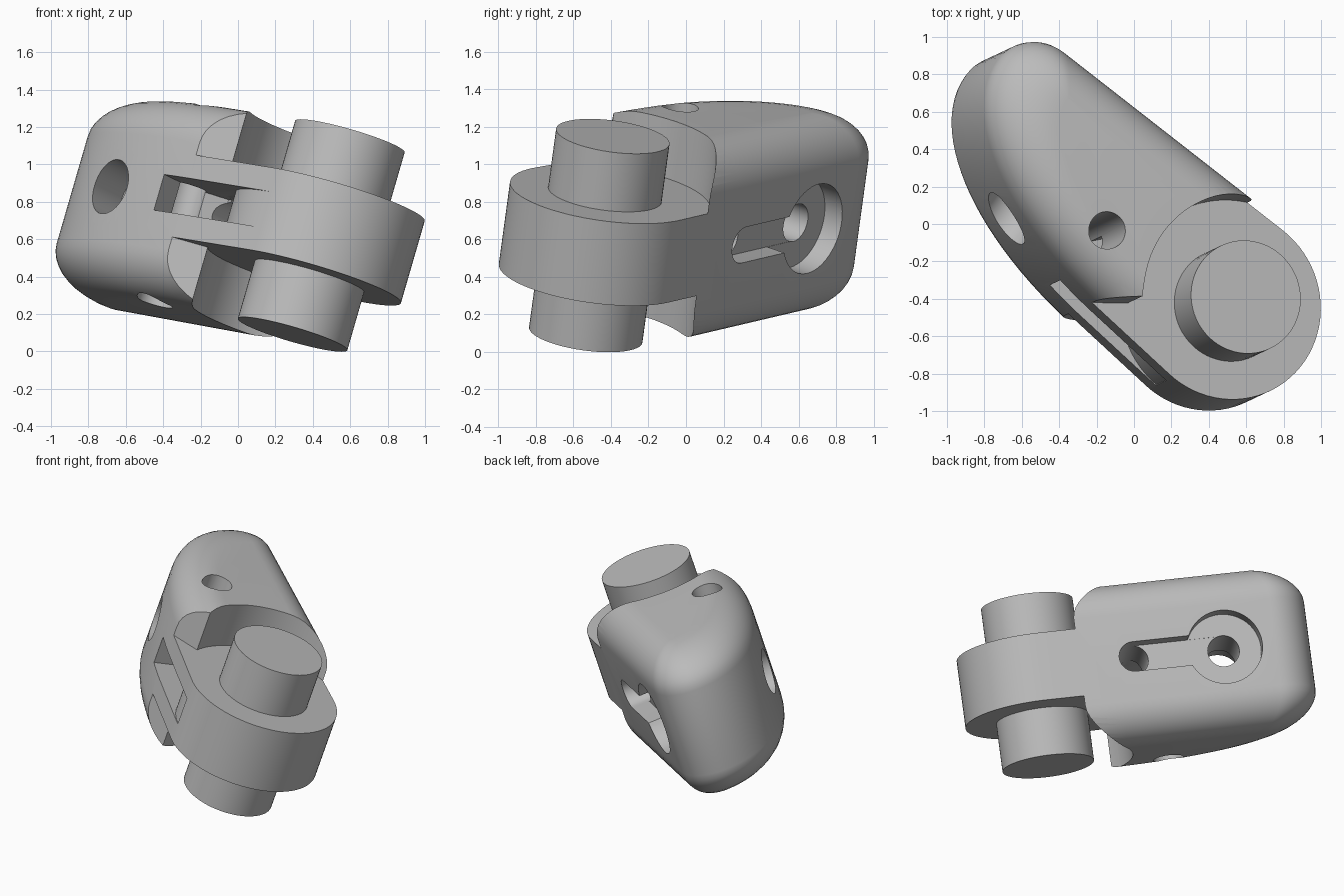
import bpy, bmesh
from math import sin, cos, radians, pi
from mathutils import Vector, Matrix

cube = bpy.data.objects.get("Cube")
if cube:
    bpy.data.objects.remove(cube)

grey = bpy.data.materials.new("plain_grey")
grey.use_nodes = True
grey.diffuse_color = (0.5, 0.5, 0.5, 1)
grey.node_tree.nodes["Principled BSDF"].inputs["Base Color"].default_value = (0.5, 0.5, 0.5, 1)

# Tilted part frame: w along the pin, u towards the tip, v towards the curved pad
w = Vector((0.276, 0.13, 0.952)).normalized()
u = Vector((-0.78, 0.609, 0.143))
u = (u - w * u.dot(w)).normalized()
v = w.cross(u)
frame = Matrix.Translation((0.445, -0.462, 0.62)) @ Matrix((u, v, w)).transposed().to_4x4()


def arc(cx, cy, r, a0, a1, n):
    return [(cx + r * cos(radians(a0 + (a1 - a0) * i / n)),
             cy + r * sin(radians(a0 + (a1 - a0) * i / n))) for i in range(n + 1)]


def circle(cx, cy, r, n=48):
    return arc(cx, cy, r, 0, 360, n)[:-1]


def loft(name, rings):
    """Skin a stack of closed rings and cap both ends."""
    bm = bmesh.new()
    rows = [[bm.verts.new(p) for p in ring] for ring in rings]
    n = len(rows[0])
    for a, b in zip(rows, rows[1:]):
        for i in range(n):
            j = (i + 1) % n
            bm.faces.new((a[i], a[j], b[j], b[i]))
    bm.faces.new(rows[0])
    bm.faces.new(rows[-1])
    bmesh.ops.recalc_face_normals(bm, faces=bm.faces)
    mesh = bpy.data.meshes.new(name)
    bm.to_mesh(mesh)
    bm.free()
    mesh.materials.append(grey)
    ob = bpy.data.objects.new(name, mesh)
    bpy.context.collection.objects.link(ob)
    ob.matrix_world = frame
    return ob


def prism_w(name, pts, lo, hi):
    return loft(name, [[(x, y, t) for x, y in pts] for t in (lo, hi)])


def prism_v(name, pts, lo, hi):
    return loft(name, [[(x, t, y) for x, y in pts] for t in (lo, hi)])


def smooth(ob):
    bpy.ops.object.select_all(action='DESELECT')
    ob.select_set(True)
    bpy.context.view_layer.objects.active = ob
    bpy.ops.object.shade_smooth_by_angle(angle=radians(30))


# Body outline: round knuckle end, flat back, round tip corner, curved pad
outline = arc(0, 0, 0.51, 84, 270, 40)
outline += [(0.5, -0.51), (1.0, -0.51)]
outline += arc(1.55, -0.26, 0.25, -90, 0, 12)
pad = [Vector(p) for p in ((1.8, -0.26), (1.8, 0.1), (1.3, 0.39), (0.6, 0.46))]
for i in range(1, 25):
    t = i / 24
    s = 1 - t
    p = pad[0] * s**3 + pad[1] * 3 * s * s * t + pad[2] * 3 * s * t * t + pad[3] * t**3
    outline.append((p.x, p.y))


def layer(inset, pull, height):
    """Outline moved inwards by inset, with its tip drawn back by pull."""
    ring = []
    n = len(outline)
    for i, (x, y) in enumerate(outline):
        a, b = Vector(outline[i - 1]), Vector(outline[(i + 1) % n])
        c = Vector((x, y))
        d = (c - a).normalized() + (b - c).normalized()
        d.normalize()
        x, y = x - d.y * inset, y + d.x * inset
        x -= pull * max(0, x - 0.9) / 0.9
        ring.append((x, y, height))
    return ring


# Stack of layers gives the rounded edges
half, r_edge, steps = 0.55, 0.25, 10
upper = []
for i in range(steps + 1):
    f = pi / 2 * i / steps
    upper.append((r_edge * (1 - cos(f)) * 0.98, 0.2 * (1 - cos(f)), half - r_edge + r_edge * sin(f)))
rings = [layer(a, b, -h) for a, b, h in reversed(upper)] + [layer(*k) for k in upper]
body = loft("knuckle_body", rings)

# Clearance round the pin above and below the lug
gap = arc(0, 0, 0.565, -65, 37, 32) + [(0.96, 0.723), (-1, 0.9), (-1, -0.9), (0.24, -0.9)]
cutters = [prism_w("clearance_cutter", gap, s * 0.23, s * 0.9) for s in (1, -1)]

# Groove wrapped round the lug, passing through to the flat back
groove = arc(0, 0, 0.505, 88, 25, 24)
groove += [(0.61, 0.0), (0.67, 0.0), (0.8, 0.15), (0.8, 0.7), (0.02, 0.7)]
cutters.append(prism_w("groove_cutter", groove, -0.1, 0.1))
cutters.append(prism_v("slot_end_cutter", circle(0.61, 0, 0.101), -0.7, 0.1))

# Keyhole recess and cross bores
cutters.append(prism_v("channel_cutter", [(0.61, -0.101), (1.2, -0.101), (1.2, 0.101), (0.61, 0.101)], -0.7, -0.39))
for name, r, lo, hi in (("recess", 0.25, -0.7, -0.392), ("through_bore", 0.105, -0.7, 0.7), ("pad_bore", 0.152, 0.0, 0.7)):
    cutters.append(prism_v(name + "_cutter", circle(1.215, 0, r), lo, hi))
cutters.append(prism_w("cross_bore_cutter", circle(0.818, 0.18, 0.1), -0.8, 0.8))

for c in cutters:
    c.hide_render = True
    mod = body.modifiers.new(c.name, 'BOOLEAN')
    mod.operation, mod.solver, mod.object = 'DIFFERENCE', 'EXACT', c

# Bake the cuts and remove the cutters
deps = bpy.context.evaluated_depsgraph_get()
cut_mesh = bpy.data.meshes.new_from_object(body.evaluated_get(deps))
body.modifiers.clear()
body.data = cut_mesh
for c in cutters:
    bpy.data.objects.remove(c)
smooth(body)

# Hinge pin
smooth(prism_w("hinge_pin", circle(0, 0, 0.305, 64), -0.555, 0.555))
